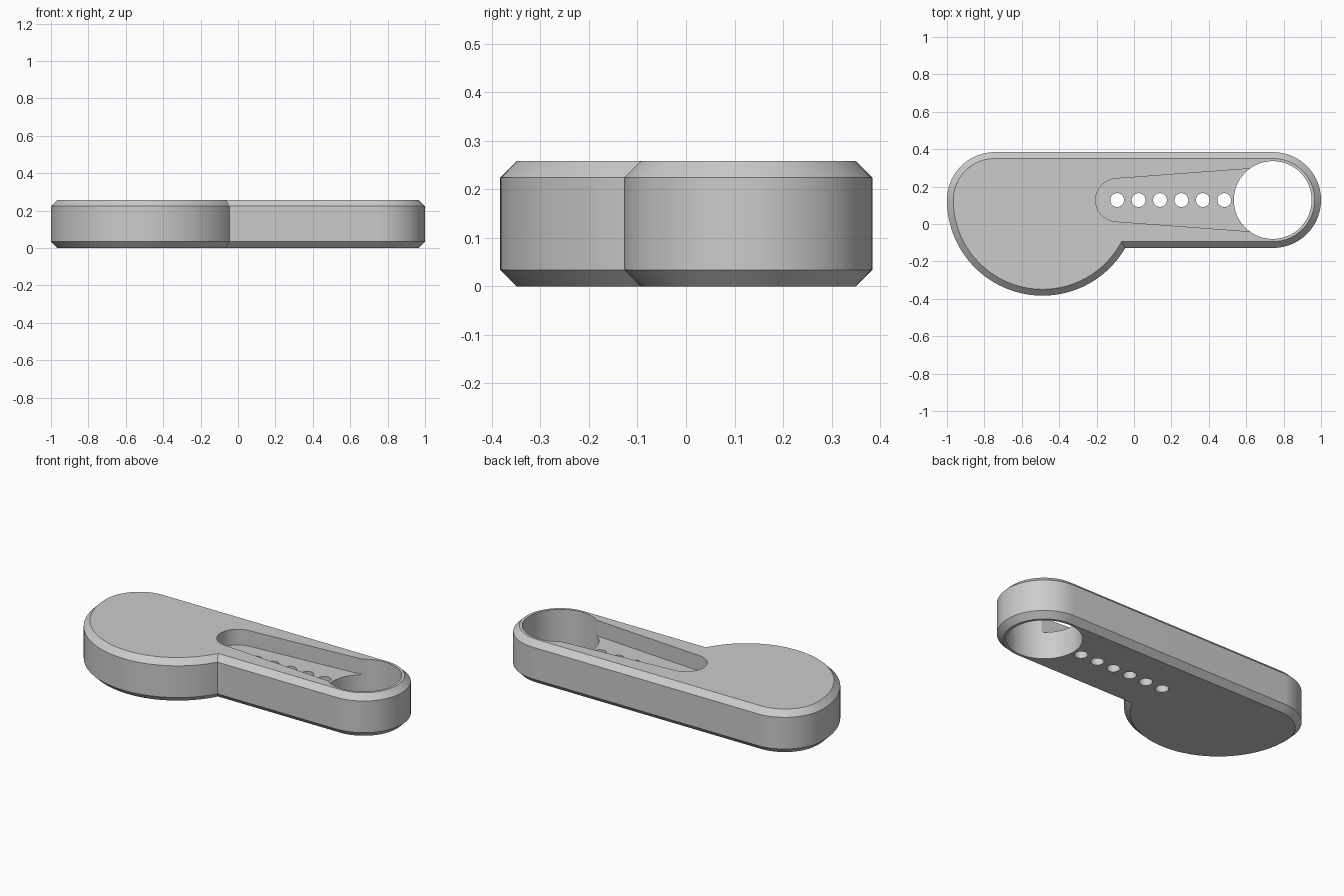
import bpy
import bmesh
from math import cos, sin, radians, sqrt, asin, degrees

cube = bpy.data.objects.get("Cube")
if cube:
    bpy.data.objects.remove(cube, do_unlink=True)

AXIS_Y = 0.128      # shared centre line of both rounded ends
END_R = 0.256       # radius of the arm end and the back corner
LOBE_R = 0.511      # radius of the big lobe
HEIGHT = 0.258
BEVEL = 0.034
FLOOR = 0.165       # height of the pocket floor
HOLE_X = 0.742

grey = bpy.data.materials.new("plain_grey")
grey.use_nodes = True
grey.diffuse_color = (0.6, 0.6, 0.6, 1)
grey.node_tree.nodes["Principled BSDF"].inputs["Base Color"].default_value = (0.6, 0.6, 0.6, 1)


def arc(cx, cy, r, start, end, steps):
    angles = [radians(start + (end - start) * i / steps) for i in range(steps + 1)]
    return [(cx + r * cos(a), cy + r * sin(a)) for a in angles]


def outline(inset):
    """Body outline, counter-clockwise, moved inward by inset."""
    r, big = END_R - inset, LOBE_R - inset
    notch = 360 - degrees(asin(r / big))
    points = arc(1 - END_R, AXIS_Y, r, -90, 90, 48)
    points += arc(END_R - 1, AXIS_Y, r, 90, 180, 24)
    points += arc(LOBE_R - 1, AXIS_Y, big, 180, notch, 60)[1:]
    return points


def loft(name, layers):
    """Closed solid through stacked (outline, height) layers."""
    bm = bmesh.new()
    rings = [[bm.verts.new((x, y, z)) for x, y in pts] for pts, z in layers]
    for low, high in zip(rings, rings[1:]):
        n = len(low)
        for i in range(n):
            j = (i + 1) % n
            bm.faces.new((low[i], low[j], high[j], high[i]))
    bm.faces.new(rings[0][::-1])
    bm.faces.new(rings[-1])
    bmesh.ops.recalc_face_normals(bm, faces=bm.faces)
    mesh = bpy.data.meshes.new(name)
    bm.to_mesh(mesh)
    bm.free()
    mesh.materials.append(grey)
    obj = bpy.data.objects.new(name, mesh)
    bpy.context.collection.objects.link(obj)
    return obj


def cut(body, cutter):
    """Subtract the cutter from the body and discard it."""
    cutter.hide_render = True
    mod = body.modifiers.new("cut", "BOOLEAN")
    mod.operation = "DIFFERENCE"
    mod.solver = "EXACT"
    mod.object = cutter
    bpy.context.view_layer.objects.active = body
    bpy.ops.object.modifier_apply(modifier=mod.name)
    bpy.data.objects.remove(cutter, do_unlink=True)


def drill(body, x, r, steps):
    circle = arc(x, AXIS_Y, r, 0, 360, steps)[:-1]
    cut(body, loft("drill", [(circle, -0.1), (circle, HEIGHT + 0.1)]))


# Body with chamfered top and bottom rims
body = loft("lever_body", [
    (outline(BEVEL), 0), (outline(0), BEVEL),
    (outline(0), HEIGHT - BEVEL), (outline(BEVEL), HEIGHT)])

# Tapered pocket that opens into the large hole
pocket = arc(-0.09, AXIS_Y, 0.115, 94, 266, 32)
pocket += [(HOLE_X, AXIS_Y - 0.177), (HOLE_X, AXIS_Y + 0.177)]
cut(body, loft("pocket_cutter", [(pocket, FLOOR), (pocket, HEIGHT + 0.1)]))

# Large through hole and the row of small holes
drill(body, HOLE_X, 0.208, 96)
for i in range(6):
    drill(body, -0.09 + i * 0.1145, 0.037, 32)

# Smooth curved walls, sharp chamfer edges
bpy.ops.object.select_all(action="DESELECT")
body.select_set(True)
bpy.context.view_layer.objects.active = body
bpy.ops.object.shade_smooth_by_angle(angle=radians(25))
